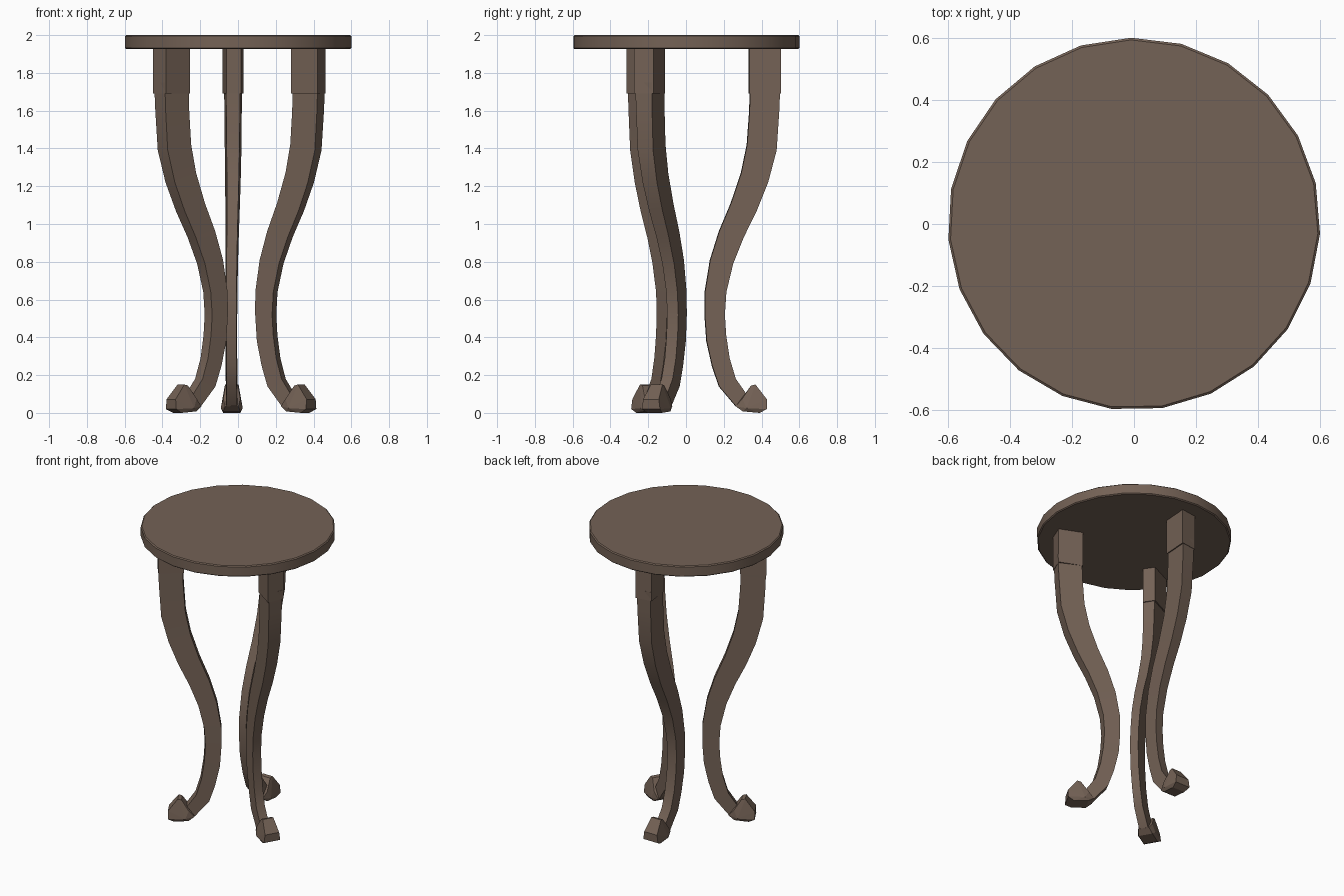
import bpy, bmesh, math
from mathutils import Matrix, Vector

if "Cube" in bpy.data.objects:
    bpy.data.objects.remove(bpy.data.objects["Cube"])

wood = bpy.data.materials.new("dark brown wood")
wood.diffuse_color = (0.175, 0.122, 0.092, 1)
wood.use_nodes = True
wood.node_tree.nodes["Principled BSDF"].inputs["Base Color"].default_value = wood.diffuse_color


def finish(name, bm, smooth=True, turn=0.0):
    bmesh.ops.recalc_face_normals(bm, faces=bm.faces)
    bmesh.ops.rotate(bm, verts=bm.verts, cent=(0, 0, 0),
                     matrix=Matrix.Rotation(turn, 3, 'Z'))
    me = bpy.data.meshes.new(name)
    bm.to_mesh(me)
    bm.free()
    me.materials.append(wood)
    ob = bpy.data.objects.new(name, me)
    bpy.context.collection.objects.link(ob)
    if smooth:
        bpy.ops.object.select_all(action='DESELECT')
        ob.select_set(True)
        bpy.context.view_layer.objects.active = ob
        bpy.ops.object.shade_smooth_by_angle(angle=math.radians(25))
    return ob


def loft(bm, rings):
    rows = [[bm.verts.new(p) for p in r] for r in rings]
    n = len(rows[0])
    for a, b in zip(rows, rows[1:]):
        for i in range(n):
            j = (i + 1) % n
            bm.faces.new((a[i], a[j], b[j], b[i]))
    bm.faces.new(rows[0])
    bm.faces.new(rows[-1])


# Round top: 23-sided disc with a small edge bevel
def disc(r, z):
    return [(r * math.cos(a), r * math.sin(a), z)
            for a in (math.radians(-3) + i * math.tau / 23 for i in range(23))]


bm = bmesh.new()
loft(bm, [disc(0.594, 1.926), disc(0.601, 1.932), disc(0.601, 1.994), disc(0.594, 2.0)])
finish("table_top", bm)

# Leg rows: inner y, inner z, outer y, outer z, centre x, half width inside, half width outside
LEG = [
    (0.338, 1.75, 0.490, 1.75, -0.026, 0.037, 0.048),
    (0.334, 1.60, 0.484, 1.60, -0.026, 0.036, 0.046),
    (0.321, 1.42, 0.470, 1.39, -0.026, 0.034, 0.044),
    (0.290, 1.27, 0.425, 1.22, -0.027, 0.032, 0.041),
    (0.236, 1.11, 0.365, 1.07, -0.029, 0.030, 0.038),
    (0.173, 0.96, 0.296, 0.93, -0.031, 0.028, 0.035),
    (0.126, 0.81, 0.240, 0.79, -0.033, 0.027, 0.033),
    (0.098, 0.64, 0.204, 0.64, -0.034, 0.026, 0.031),
    (0.097, 0.52, 0.196, 0.52, -0.035, 0.026, 0.031),
    (0.107, 0.38, 0.203, 0.41, -0.035, 0.026, 0.031),
    (0.136, 0.25, 0.221, 0.29, -0.035, 0.026, 0.031),
    (0.173, 0.14, 0.254, 0.18, -0.034, 0.027, 0.031),
    (0.262, 0.035, 0.310, 0.10, -0.033, 0.029, 0.031),
]

# Block where leg meets top: trapezoid, slightly skewed
BLOCK = [(-0.062, 0.33), (0.017, 0.335), (0.029, 0.503), (-0.082, 0.487)]

# Foot: side profile with half widths
FOOT = [
    (0.263, 0.035, 0.035), (0.300, 0.008, 0.045), (0.390, 0.0, 0.045),
    (0.428, 0.02, 0.055), (0.428, 0.072, 0.048), (0.368, 0.15, 0.036),
    (0.345, 0.145, 0.034), (0.298, 0.075, 0.045), (0.32, 0.025, 0.058),
]

for k, side in enumerate(("back", "left", "right")):
    turn = k * math.tau / 3
    bm = bmesh.new()
    loft(bm, [[(c - wi, yi, zi), (c + wi, yi + 0.003, zi),
               (c + wo, yo + 0.010, zo), (c - wo, yo, zo)]
              for yi, zi, yo, zo, c, wi, wo in LEG])
    finish(side + "_leg", bm, True, turn)

    bm = bmesh.new()
    loft(bm, [[(x, y, z) for x, y in BLOCK] for z in (1.69, 1.93)])
    finish(side + "_leg_block", bm, False, turn)

    bm = bmesh.new()
    for y, z, w in FOOT:
        for s in (-1, 1):
            bm.verts.new((-0.033 + s * w, y, z))
    hull = bmesh.ops.convex_hull(bm, input=bm.verts)
    loose = [v for v in bm.verts if not v.link_faces]
    bmesh.ops.delete(bm, geom=loose, context='VERTS')
    finish(side + "_foot", bm, False, turn)
